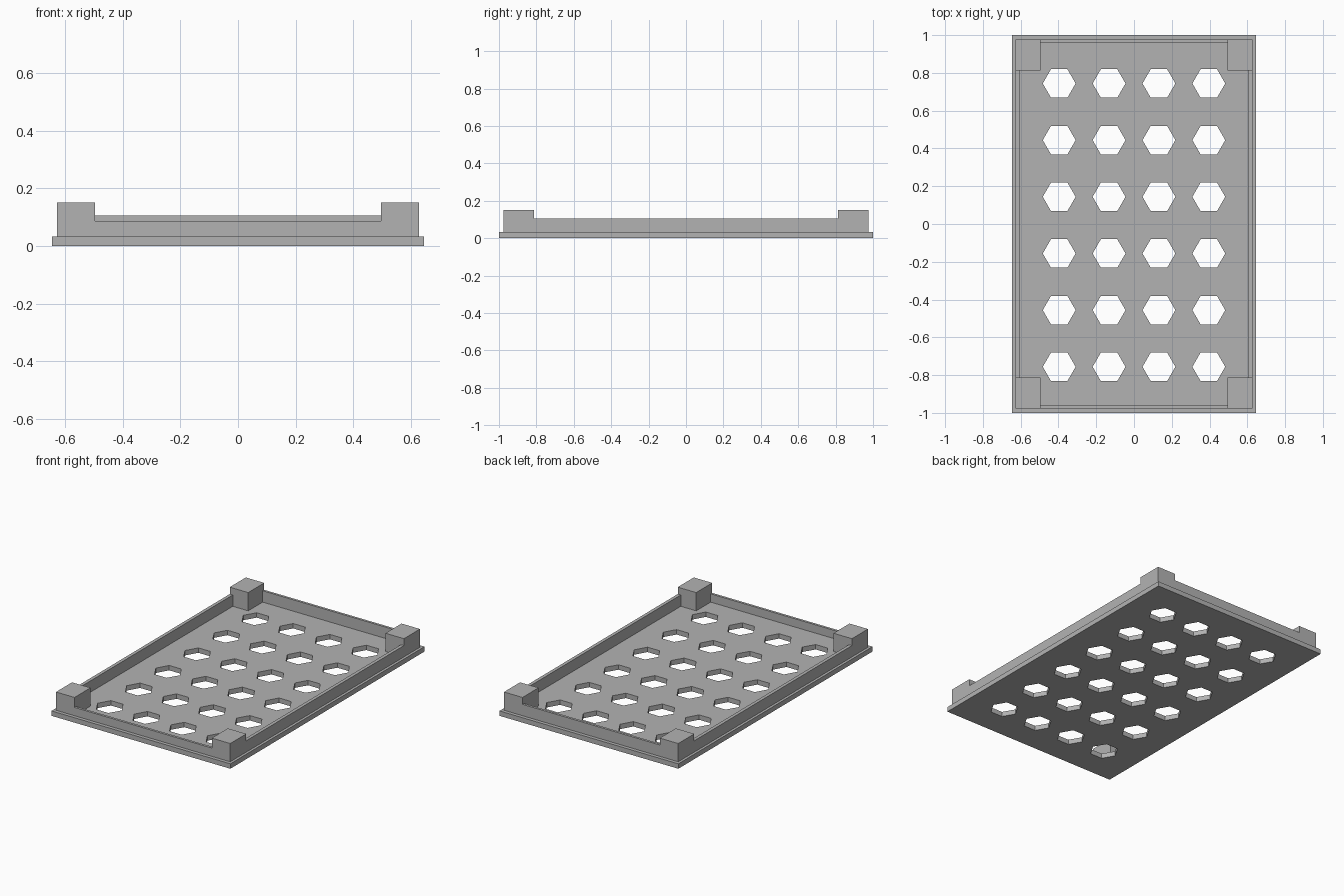
import bpy
import math

if "Cube" in bpy.data.objects:
    bpy.data.objects.remove(bpy.data.objects["Cube"], do_unlink=True)

grey = bpy.data.materials.new("plain grey")
grey.use_nodes = True
COLOUR = (0.45, 0.45, 0.45, 1)
grey.diffuse_color = COLOUR
grey.node_tree.nodes["Principled BSDF"].inputs["Base Color"].default_value = COLOUR

PLATE_X, PLATE_Y, PLATE_TOP = 0.645, 1.0, 0.032
OUT_X, OUT_Y = 0.628, 0.977      # outer face of walls and posts
IN_X, IN_Y = 0.606, 0.961        # inner face of walls
POST_X, POST_Y, POST_TOP = 0.495, 0.812, 0.151
WALL_TOP, FRONT_TOP = 0.106, 0.086


def box(name, x0, x1, y0, y1, z0, z1):
    centre = ((x0 + x1) / 2, (y0 + y1) / 2, (z0 + z1) / 2)
    bpy.ops.mesh.primitive_cube_add(size=1, location=centre)
    ob = bpy.context.object
    ob.name = name
    ob.scale = (abs(x1 - x0), abs(y1 - y0), z1 - z0)
    bpy.ops.object.transform_apply(location=True, scale=True)
    ob.data.materials.append(grey)
    return ob


def combine(target, tool, operation):
    mod = target.modifiers.new(operation.lower(), "BOOLEAN")
    mod.operation, mod.solver, mod.object = operation, "EXACT", tool
    bpy.context.view_layer.objects.active = target
    bpy.ops.object.modifier_apply(modifier=mod.name)
    bpy.data.objects.remove(tool, do_unlink=True)


# Base plate with a grid of hexagonal holes
plate = box("base_plate", -PLATE_X, PLATE_X, -PLATE_Y, PLATE_Y, 0, PLATE_TOP)
for col in range(4):
    for row in range(6):
        x = (col - 1.5) * 0.264
        y = (row - 2.5) * 0.3 - 0.006
        bpy.ops.mesh.primitive_cylinder_add(
            vertices=6, radius=0.087, depth=0.2, location=(x, y, 0),
            rotation=(0, 0, math.pi / 2))
        cutter = bpy.context.object
        cutter.hide_render = True
        cutter.data.materials.append(grey)
        combine(plate, cutter, "DIFFERENCE")

# Raised rim: two side walls, a back wall and a lower front wall
rim = box("rim", -OUT_X, -IN_X, -0.9, 0.9, PLATE_TOP, WALL_TOP)
parts = [
    box("side_wall", IN_X, OUT_X, -0.9, 0.9, PLATE_TOP, WALL_TOP),
    box("back_wall", -0.55, 0.55, IN_Y, OUT_Y, PLATE_TOP, WALL_TOP),
    box("front_wall", -0.55, 0.55, -OUT_Y, -IN_Y, PLATE_TOP, FRONT_TOP),
]

# Corner posts
for sx in (-1, 1):
    for sy in (-1, 1):
        xs = sorted((sx * POST_X, sx * OUT_X))
        ys = sorted((sy * POST_Y, sy * OUT_Y))
        parts.append(box("corner_post", *xs, *ys, PLATE_TOP, POST_TOP))

# Posts first, so the walls always join to something
for part in reversed(parts):
    combine(rim, part, "UNION")
combine(plate, rim, "UNION")
plate.name = "tray"
